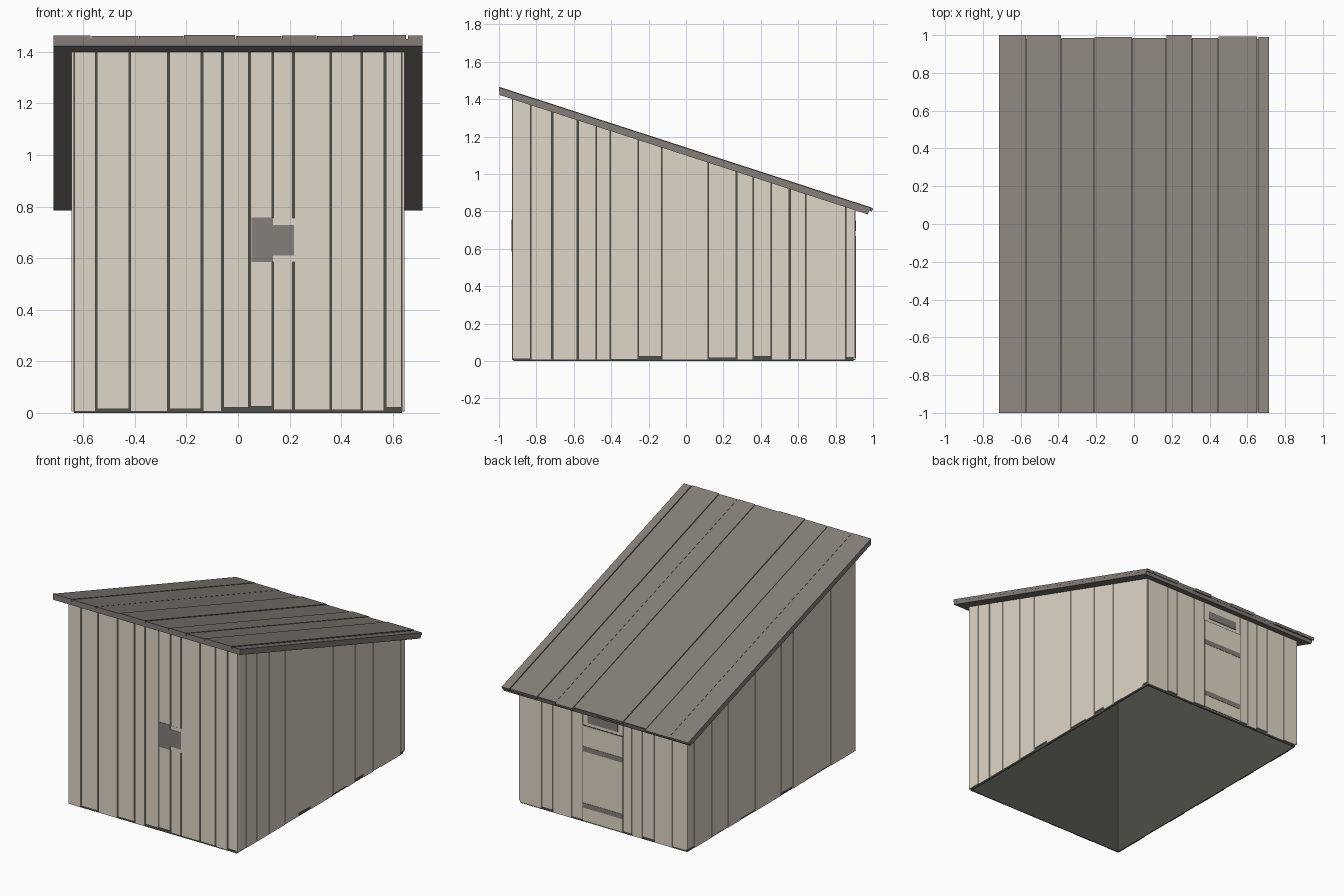
import bpy
import bmesh

cube = bpy.data.objects.get("Cube")
if cube:
    bpy.data.objects.remove(cube)


def material(name, r, g, b):
    m = bpy.data.materials.new(name)
    m.use_nodes = True
    m.diffuse_color = (r, g, b, 1)
    m.node_tree.nodes["Principled BSDF"].inputs["Base Color"].default_value = (r, g, b, 1)
    return m


CREAM = material("cream boards", 0.74, 0.675, 0.57)
GREY = material("grey brown boards", 0.235, 0.211, 0.19)
DARK = material("dark lining", 0.073, 0.077, 0.063)


def slope(lift=0.0):
    """Height of the sloping roof underside at y, raised by lift."""
    return lambda y: 1.423 - 0.324 * (y + 1) + lift


def flat(z):
    return lambda y: z


def block(bm, x0, x1, y0, y1, low, high, slant=0.0):
    """Six-sided block whose bottom and top heights follow y."""
    rings = []
    for height, back in ((low, y1 - slant), (high, y1)):
        corners = ((x0, y0), (x1, y0), (x1, back), (x0, back))
        rings.append([bm.verts.new((x, y, height(y))) for x, y in corners])
    bottom, top = rings
    bm.faces.new(bottom[::-1])
    bm.faces.new(top)
    for i in range(4):
        j = (i + 1) % 4
        bm.faces.new((bottom[i], bottom[j], top[j], top[i]))


def part(name, mat, blocks):
    bm = bmesh.new()
    for b in blocks:
        block(bm, *b)
    bmesh.ops.recalc_face_normals(bm, faces=bm.faces)
    mesh = bpy.data.meshes.new(name)
    bm.to_mesh(mesh)
    bm.free()
    mesh.materials.append(mat)
    bpy.context.collection.objects.link(bpy.data.objects.new(name, mesh))


def spans(seams, gap, wide=()):
    """Board extents between neighbouring seams; wide seams open further."""
    half = [0.004 if s in wide else gap / 2 for s in seams]
    return [(seams[i] + half[i], seams[i + 1] - half[i + 1]) for i in range(len(seams) - 1)]


WX, FRONT, BACK = 0.645, -0.93, 0.905
T = 0.009                                    # board thickness
LX, LF, LB = WX - T, FRONT + T, BACK - T     # outer faces of the lining
S = 0.006                                    # lining thickness

# Dark lining: four thin walls, open underneath
part("lining", DARK, [
    (-LX, LX, LF, LF + S, flat(0), slope()),
    (-LX, LX, LB - S, LB, flat(0), slope()),
    (-LX, -LX + S, LF + S, LB - S, flat(0), slope()),
    (LX - S, LX, LF + S, LB - S, flat(0), slope())])

# Front wall boards
front_seams = [-0.638, -0.55, -0.42, -0.27, -0.14, -0.06, 0.045, 0.135, 0.215,
               0.36, 0.48, 0.57, 0.638]
front_feet = [5, 15, 5, 15, 5, 20, 25, 12, 12, 12, 8, 20]
part("front_boards", CREAM,
     [(a, b, FRONT, LF, flat(f / 1000), slope())
      for (a, b), f in zip(spans(front_seams, 0.007), front_feet)])

# Back wall boards
back_seams = [-0.638, -0.53, -0.39, -0.3, -0.22, -0.155, 0.155, 0.24, 0.385,
              0.47, 0.638]
back_feet = [12, 5, 20, 5, 15, 5, 15, 5, 20, 8]
part("back_boards", CREAM,
     [(a, b, LB, BACK, flat(f / 1000), slope())
      for (a, b), f in zip(spans(back_seams, 0.004), back_feet)])

# Side wall boards
right_seams = [-0.93, -0.83, -0.715, -0.58, -0.48, -0.405, -0.255, -0.13, 0.12,
               0.27, 0.36, 0.455, 0.555, 0.64, 0.855, 0.905]
right_feet = [10, 5, 5, 5, 5, 8, 25, 5, 15, 5, 25, 5, 8, 5, 20]
left_seams = [-0.93, -0.66, -0.4, -0.25, -0.12, 0.165, 0.32, 0.46, 0.64, 0.83, 0.905]
left_feet = [5, 12, 5, 20, 5, 15, 5, 10, 5, 20]
part("side_boards_positive_x", CREAM,
     [(LX, WX, a, b, flat(f / 1000), slope())
      for (a, b), f in zip(spans(right_seams, 0.003, (-0.715, -0.58, 0.555)), right_feet)])
part("side_boards_negative_x", CREAM,
     [(-WX, -LX, a, b, flat(f / 1000), slope())
      for (a, b), f in zip(spans(left_seams, 0.003, (0.165, -0.12)), left_feet)])

# Front latch: a stepped plate on a filler strip
part("latch_backing", CREAM,
     [(0.128, 0.222, LF, FRONT - 0.001, flat(0.585), flat(0.755))])
part("latch", GREY,
     [(0.053, 0.135, LF, FRONT - 0.003, flat(0.585), flat(0.757)),
      (0.135, 0.217, LF, FRONT - 0.003, flat(0.61), flat(0.728))])

# Back hatch with two cross bars and a lintel
part("hatch_gap", DARK, [(-0.157, 0.157, LB, BACK + 0.001, flat(0.01), flat(0.675))])
part("hatch", CREAM, [(-0.152, 0.152, LB, BACK + 0.003, flat(0.015), flat(0.669))])
part("hatch_bars", GREY,
     [(-0.152, 0.152, BACK, BACK + 0.005, flat(z), flat(z + 0.034)) for z in (0.103, 0.493)])
part("hatch_lintel", GREY,
     [(-0.115, 0.115, LB, BACK + 0.005, flat(0.695), flat(0.75))])

# Sloping roof: deck with uneven, slightly longer boards on top
part("roof_deck", GREY, [(-0.715, 0.715, -0.998, 0.98, slope(), slope(0.028), 0.008)])
roof_seams = [-0.717, -0.57, -0.385, -0.21, -0.01, 0.17, 0.305, 0.445, 0.655, 0.717]
roof_ends = [0, 0, 15, 10, 14, 0, 15, 8, 9]
roof_lifts = [41, 39, 39, 43, 39, 41, 39, 43, 40]
part("roof_boards", GREY,
     [(a, b, -1, 1 - e / 1000, slope(0.022), slope(h / 1000), 0.006)
      for (a, b), e, h in zip(spans(roof_seams, 0.003, (0.655,)), roof_ends, roof_lifts)])
